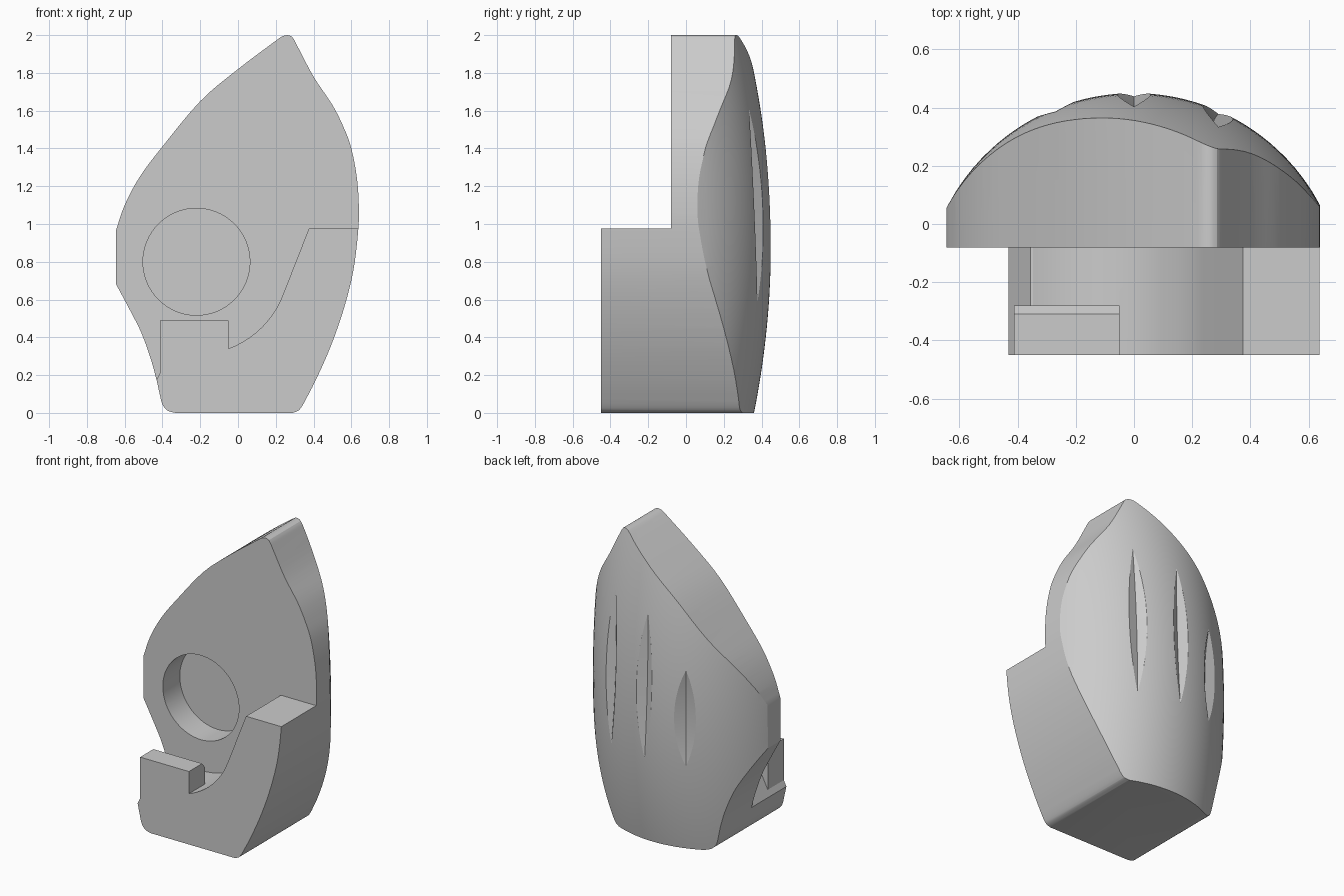
import bpy, math
from mathutils import Vector

if "Cube" in bpy.data.objects:
    bpy.data.objects.remove(bpy.data.objects["Cube"])

grey = bpy.data.materials.new("plain_grey")
grey.diffuse_color = (0.6, 0.6, 0.6, 1)
grey.use_nodes = True
grey.node_tree.nodes["Principled BSDF"].inputs["Base Color"].default_value = grey.diffuse_color


def make(name, verts, faces, helper=False):
    me = bpy.data.meshes.new(name)
    me.from_pydata(verts, [], faces)
    me.materials.append(grey)
    ob = bpy.data.objects.new(name, me)
    bpy.context.collection.objects.link(ob)
    # consistent outward normals
    bpy.ops.object.select_all(action='DESELECT')
    bpy.context.view_layer.objects.active = ob
    ob.select_set(True)
    bpy.ops.object.mode_set(mode='EDIT')
    bpy.ops.mesh.select_all(action='SELECT')
    bpy.ops.mesh.normals_make_consistent(inside=False)
    bpy.ops.object.mode_set(mode='OBJECT')
    ob.hide_render = helper
    return ob


def loft(name, rings, helper=False):
    """Closed solid through equal-sized rings of points."""
    n, m = len(rings[0]), len(rings)
    faces = [(k * n + i, k * n + (i + 1) % n, (k + 1) * n + (i + 1) % n, (k + 1) * n + i)
             for k in range(m - 1) for i in range(n)]
    faces += [tuple(range(n)), tuple(range((m - 1) * n, m * n))]
    return make(name, [p for r in rings for p in r], faces, helper)


def prism(name, pts, y0, y1, helper=False):
    return loft(name, [[(x, y, z) for x, z in pts] for y in (y0, y1)], helper)


def combine(target, other, op):
    mod = target.modifiers.new(op, 'BOOLEAN')
    mod.operation, mod.object, mod.solver = op, other, 'EXACT'
    bpy.context.view_layer.objects.active = target
    bpy.ops.object.modifier_apply(modifier=mod.name)
    bpy.data.objects.remove(other)


def spline(pts, steps=4):
    """Catmull-Rom curve through the points."""
    p = [Vector(q) for q in pts]
    p = [2 * p[0] - p[1]] + p + [2 * p[-1] - p[-2]]
    out = []
    for a, b, c, d in zip(p, p[1:], p[2:], p[3:]):
        for s in range(steps):
            t = s / steps
            out.append(tuple(0.5 * (2 * b + (c - a) * t + (2 * a - 5 * b + 4 * c - d) * t * t
                                    + (3 * b - a - 3 * c + d) * t ** 3)))
    return out + [tuple(p[-2])]


# domed back surface
R = 0.724


def back(x, z):
    return 0.45 - 0.111 * (z - 0.9) ** 2 - (R - math.sqrt(R * R - x * x))


# outline of the whole body
outline = (spline([(-.33, 0), (-.37, .01), (-.395, .035), (-.407, .065)], 2)
           + spline([(-.43, .17), (-.46, .28), (-.51, .42), (-.57, .54), (-.645, .68)])
           + spline([(-.645, .97), (-.60, 1.10), (-.52, 1.25), (-.40, 1.41), (-.2, 1.65),
                     (0, 1.82), (.22, 1.985)])
           + spline([(.235, 1.994), (.26, 2.0), (.285, 1.992), (.3, 1.97)], 2)
           + spline([(.305, 1.96), (.4, 1.78), (.5, 1.63), (.56, 1.51), (.60, 1.40), (.63, 1.24),
                     (.64, 1.08), (.635, .95), (.61, .75), (.56, .55), (.49, .35), (.41, .17),
                     (.345, .045)])
           + spline([(.335, .03), (.32, .012), (.29, 0)], 2))
body = prism("holder_body", outline, -0.45, 0.6)

# trim the rear to the dome
rings = []
for k in range(41):
    z = -0.1 + 2.2 * k / 40
    xs = [0.7 * (i / 24 - 1) for i in range(49)]
    rings.append([(x, back(x, z), z) for x in xs] + [(0.7, -1, z), (-0.7, -1, z)])
combine(body, loft("dome_trim", rings, True), 'INTERSECT')

# open space above the front shelf, with a rounded cradle floor
cx, cz, cr = -0.22, 0.80, 0.49
cradle = [(cx + cr * math.cos(math.radians(a)), cz + cr * math.sin(math.radians(a)))
          for a in range(-20, -106, -5)]
space = [(1, .975), (.375, .975)] + cradle + [(-.355, .325), (-.535, -.03), (-1, -.03), (-1, 3), (1, 3)]
combine(body, prism("shelf_cut", space, -1, -0.08, True), 'DIFFERENCE')

# front retaining tab with a chamfered rear edge
side = [(-.45, .15), (-.45, .49), (-.31, .49), (-.28, .455), (-.28, .15)]
tab = loft("front_tab", [[(x, y, z if z > .2 else low) for y, z in side]
                         for x, low in ((-.412, .16), (-.05, .2))])
combine(body, tab, 'UNION')

# round pocket
circle = [(cx + .283 * math.cos(i * math.tau / 64), cz + .283 * math.sin(i * math.tau / 64))
          for i in range(64)]
combine(body, prism("pocket_cut", circle, -0.3, 0.10, True), 'DIFFERENCE')

# three lens-shaped grooves on the back: centre x, bottom, top, half width
for x, z0, z1, w in ((.29, .585, 1.61, .06), (0, .585, 1.55, .06), (-.27, .585, 1.23, .075)):
    n = Vector((x / R, math.sqrt(1 - (x / R) ** 2), 0))
    t = Vector((n.y, -n.x, 0))
    depth = 0.036
    rings = []
    for k in range(17):
        u = k / 16
        z = z0 + (z1 - z0) * u
        d = depth * 4 * u * (1 - u)
        s = Vector((x, back(x, z), z))
        h = d + 0.05
        rings.append([s - n * d, s + n * .05 + t * w * h / depth, s + n * .05 - t * w * h / depth])
    combine(body, loft("groove_cut", rings, True), 'DIFFERENCE')

# smooth curves, crisp edges
bpy.ops.object.select_all(action='DESELECT')
body.select_set(True)
bpy.context.view_layer.objects.active = body
bpy.ops.object.shade_smooth_by_angle(angle=math.radians(22))
